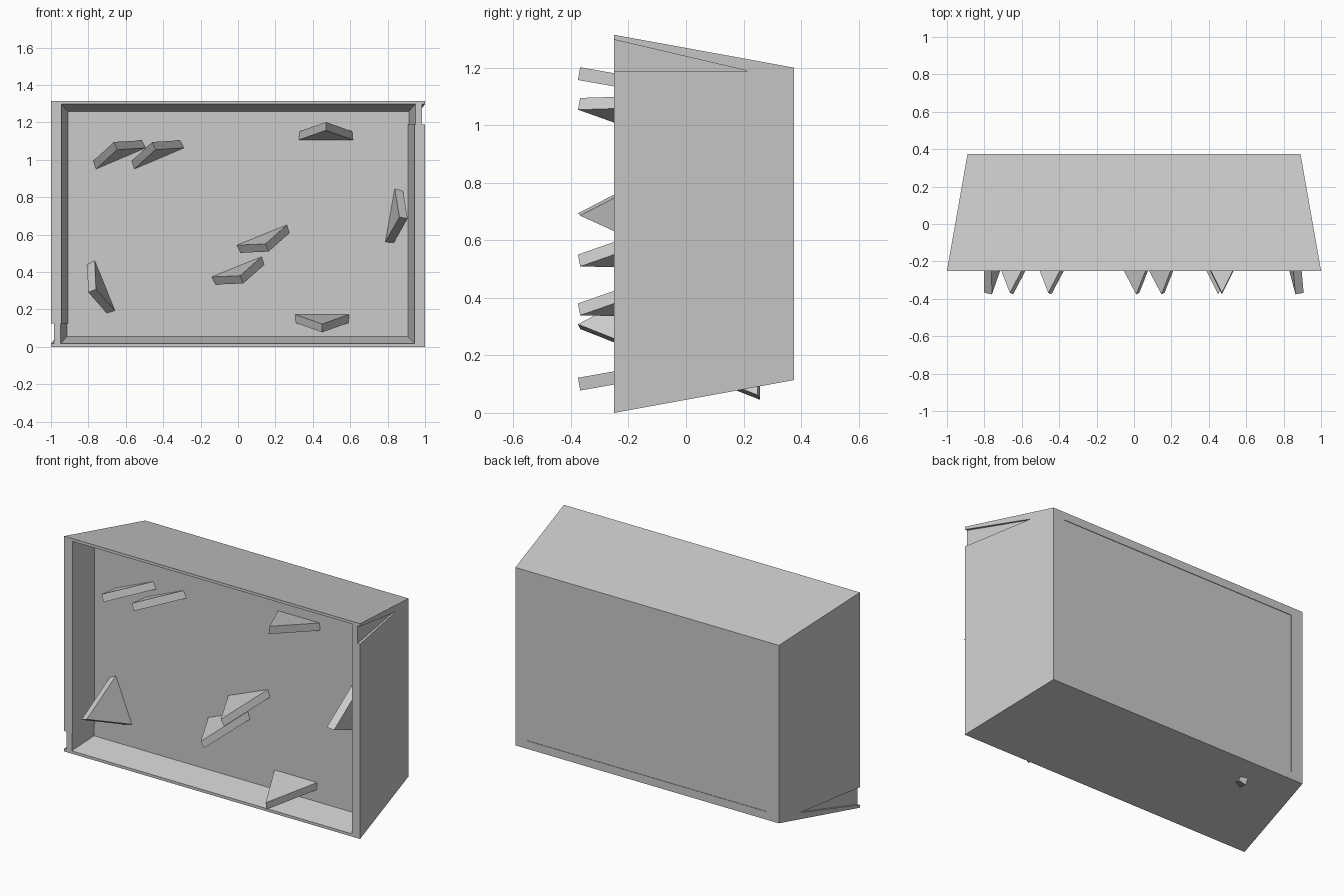
import bpy
from math import radians
from mathutils import Matrix, Vector

if "Cube" in bpy.data.objects:
    bpy.data.objects.remove(bpy.data.objects["Cube"])


def mesh_object(name, verts, faces):
    mesh = bpy.data.meshes.new(name)
    mesh.from_pydata(verts, [], faces)
    mesh.update()
    obj = bpy.data.objects.new(name, mesh)
    bpy.context.collection.objects.link(obj)
    return obj


def tapered_block(name, y0, front, y1, back):
    """Block between two x/z rectangles (x0, x1, z0, z1) at y0 and y1."""
    verts = []
    for y, (xa, xb, za, zb) in ((y0, front), (y1, back)):
        verts += [(xa, y, za), (xb, y, za), (xb, y, zb), (xa, y, zb)]
    faces = [(0, 1, 2, 3), (7, 6, 5, 4), (4, 5, 1, 0),
             (5, 6, 2, 1), (6, 7, 3, 2), (7, 4, 0, 3)]
    return mesh_object(name, verts, faces)


FRONT, BACK, HEIGHT = -0.25, 0.375, 1.315


def half_turn(rect):
    """The same rectangle turned 180 degrees about the middle of the panel."""
    xa, xb, za, zb = rect
    return (-xb, -xa, HEIGHT - zb, HEIGHT - za)


# Each plate: front rectangle and back rectangle; repeated by a half turn
plates = [
    (("bottom_plate", "top_plate"),
     (-1.0, 1.0, 0.0, 0.017), (-0.89, 0.89, 0.114, 0.163)),
    (("right_wall", "left_wall"),
     (0.945, 1.0, 0.01, 1.19), (0.81, 0.89, 0.12, 1.19)),
    (("right_wall_step", "left_wall_step"),
     (0.948, 0.983, 1.18, 1.305), (0.82, 0.882, 1.18, 1.195)),
]
for (name, twin), front, back in plates:
    tapered_block(name, FRONT, front, BACK, back)
    tapered_block(twin, FRONT, half_turn(front), BACK, half_turn(back))

# Solid panel filling the rear of the frame
tapered_block("back_panel", -0.085, (-0.935, 0.935, 0.045, HEIGHT - 0.045),
              0.37, (-0.87, 0.87, 0.125, HEIGHT - 0.125))


# Triangular wedges driven through the panel, points to the front
def wedge(name, x, z, roll):
    length, half, t = 0.635, 0.31, 0.0225
    turn = (Matrix.Translation((x, -0.372, z))
            @ Matrix.Rotation(radians(-roll), 4, 'Y')
            @ Matrix.Rotation(radians(-10), 4, 'X'))
    verts = [turn @ Vector((px, py, pz)) for pz in (-t, t)
             for px, py in ((0, 0), (half, length), (-half, length))]
    mesh_object(name, verts, [(2, 1, 0), (3, 4, 5), (0, 1, 4, 3),
                              (1, 2, 5, 4), (2, 0, 3, 5)])


wedges = [
    ("upper_right_wedge", 0.47, 1.18, 0),
    ("lower_right_wedge", 0.45, 0.10, 180),
    ("upper_left_wedge", -0.655, 1.075, 23),
    ("upper_left_wedge_twin", -0.45, 1.075, 23),
    ("middle_wedge", 0.155, 0.53, 202),
    ("middle_wedge_twin", 0.02, 0.36, 202),
    ("right_side_wedge", 0.885, 0.69, -100),
    ("left_side_wedge", -0.78, 0.30, 112),
]
for args in wedges:
    wedge(*args)
